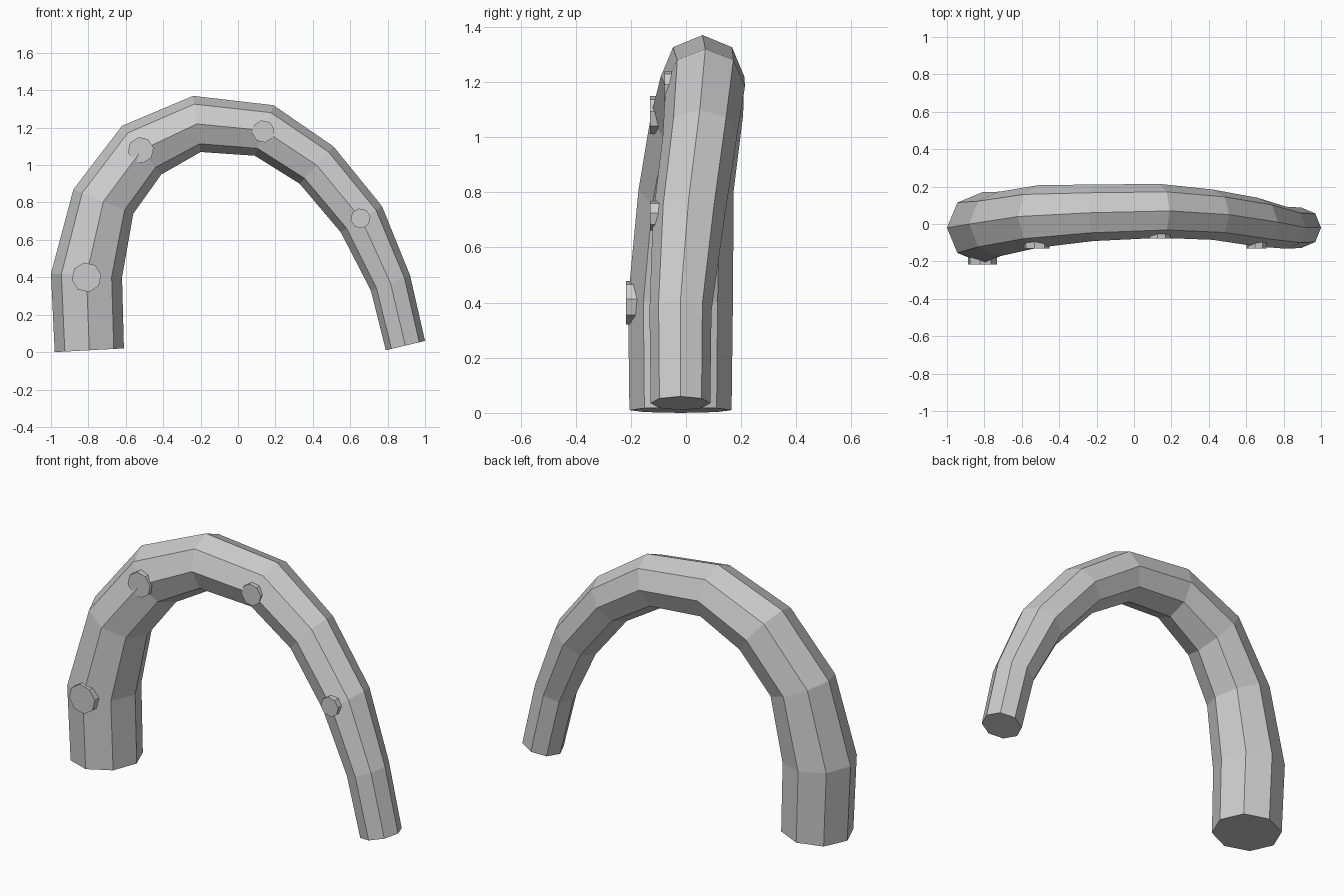
import bpy, bmesh
from math import pi, cos, sin
from mathutils import Vector, Matrix

cube = bpy.data.objects.get("Cube")
if cube:
    bpy.data.objects.remove(cube)

SIDES = 8

grey = bpy.data.materials.new("plain grey")
grey.use_nodes = True
COLOUR = (0.6, 0.6, 0.6, 1)
grey.diffuse_color = COLOUR
grey.node_tree.nodes["Principled BSDF"].inputs["Base Color"].default_value = COLOUR


def finish(bm, name):
    bmesh.ops.recalc_face_normals(bm, faces=bm.faces)
    mesh = bpy.data.meshes.new(name)
    bm.to_mesh(mesh)
    bm.free()
    mesh.materials.append(grey)
    obj = bpy.data.objects.new(name, mesh)
    bpy.context.collection.objects.link(obj)
    return obj


# Tapered arching arm: outer x, z, inner x, z and depth of each ring
RINGS = [
    (-0.98, 0.00, -0.61, 0.02, -0.02),
    (-1.00, 0.42, -0.62, 0.40, -0.02),
    (-0.88, 0.87, -0.56, 0.74, 0.00),
    (-0.62, 1.21, -0.41, 0.95, 0.04),
    (-0.24, 1.37, -0.20, 1.07, 0.06),
    (0.19, 1.32, 0.09, 1.05, 0.07),
    (0.51, 1.10, 0.33, 0.90, 0.05),
    (0.77, 0.78, 0.55, 0.64, 0.01),
    (0.92, 0.41, 0.71, 0.33, -0.02),
    (1.00, 0.06, 0.79, 0.01, -0.02),
]
bm = bmesh.new()
loops = []
for ox, oz, ix, iz, y in RINGS:
    outer, inner = Vector((ox, y, oz)), Vector((ix, y, iz))
    centre, spoke = (outer + inner) / 2, (outer - inner) / 2
    depth = Vector((0, spoke.length, 0))
    angles = [2 * pi * k / SIDES for k in range(SIDES)]
    loops.append([bm.verts.new(centre + spoke * cos(a) + depth * sin(a)) for a in angles])
for a, b in zip(loops, loops[1:]):
    for k in range(SIDES):
        n = (k + 1) % SIDES
        bm.faces.new((a[k], a[n], b[n], b[k]))
bm.faces.new(loops[0])
bm.faces.new(loops[-1])
finish(bm, "arm")

# Suckers: flat octagonal discs set into the front ridge (x, front y, z, radius)
SUCKERS = [
    (-0.81, -0.217, 0.40, 0.08),
    (-0.52, -0.130, 1.08, 0.07),
    (0.135, -0.078, 1.18, 0.06),
    (0.655, -0.130, 0.715, 0.054),
]
THICK = 0.05
for i, (x, front, z, r) in enumerate(SUCKERS):
    bm = bmesh.new()
    bmesh.ops.create_cone(bm, cap_ends=True, segments=SIDES, radius1=r, radius2=r, depth=THICK)
    place = (Matrix.Translation((x, front + THICK / 2, z))
             @ Matrix.Rotation(pi / 2, 4, "X") @ Matrix.Rotation(pi / 18, 4, "Z"))
    bmesh.ops.transform(bm, matrix=place, verts=bm.verts)
    finish(bm, f"sucker_{i + 1}")
